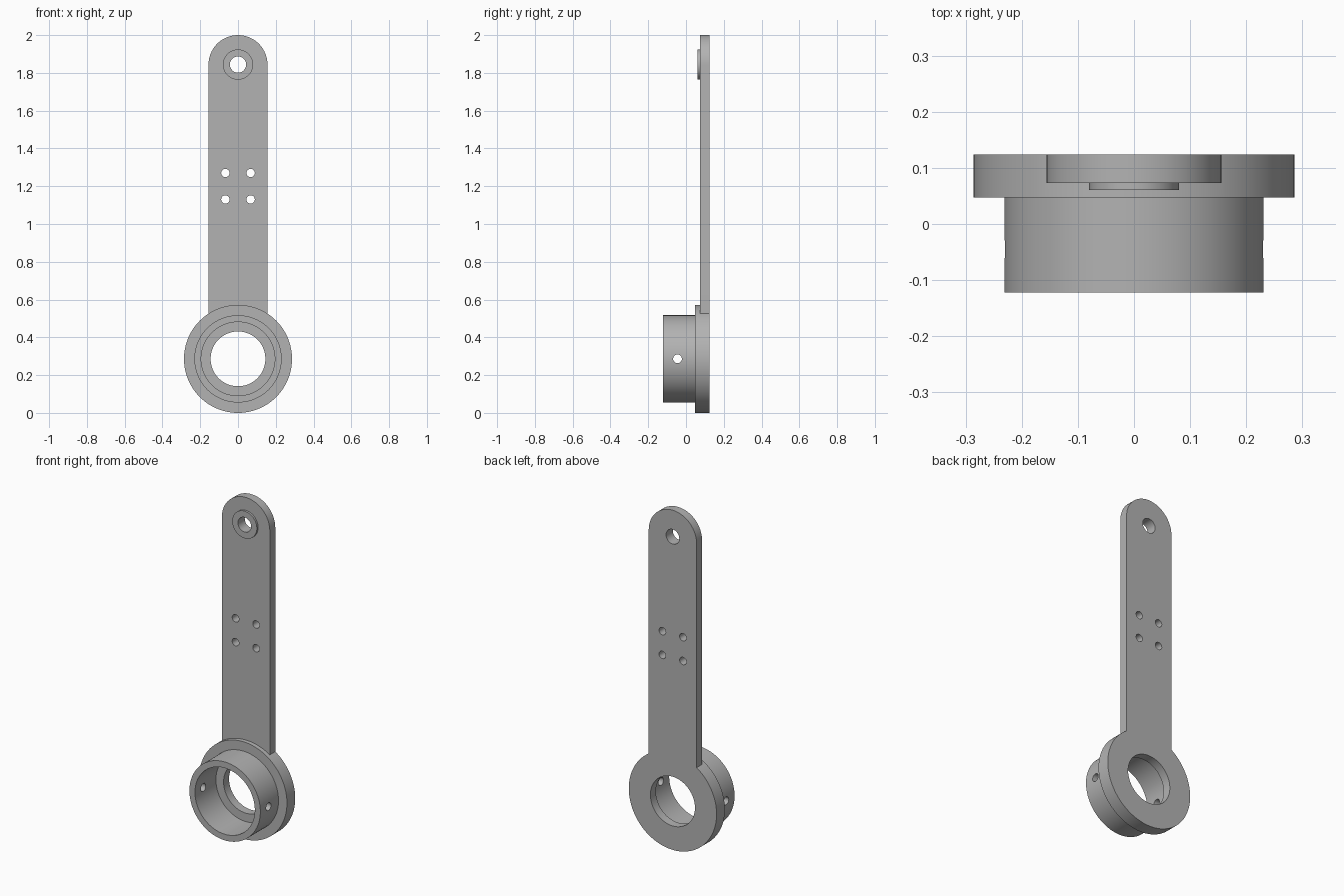
import bpy, math

if "Cube" in bpy.data.objects:
    bpy.data.objects.remove(bpy.data.objects["Cube"], do_unlink=True)

# Single grey finish
grey = bpy.data.materials.new("plain_grey")
grey.use_nodes = True
colour = (0.45, 0.45, 0.45, 1)
grey.diffuse_color = colour
grey.node_tree.nodes["Principled BSDF"].inputs["Base Color"].default_value = colour

RING_Z, TIP_Z, HALF_WIDTH = 0.286, 1.844, 0.156
BACK, PLATE, FLANGE, COLLAR = 0.124, 0.073, 0.047, -0.122


def cylinder(name, r, y0, y1, x=0, z=RING_Z, sides=96):
    """Cylinder running front to back between y0 and y1."""
    bpy.ops.mesh.primitive_cylinder_add(
        vertices=sides, radius=r, depth=y1 - y0,
        location=(x, (y0 + y1) / 2, z), rotation=(math.pi / 2, 0, 0))
    ob = bpy.context.object
    ob.name = name
    ob.data.materials.append(grey)
    return ob


def combine(target, other, operation):
    """Apply a boolean and discard the second solid."""
    mod = target.modifiers.new(operation, 'BOOLEAN')
    mod.operation, mod.solver, mod.object = operation, 'EXACT', other
    bpy.context.view_layer.objects.active = target
    bpy.ops.object.modifier_apply(modifier=mod.name)
    bpy.data.objects.remove(other, do_unlink=True)


# Flat arm with a rounded tip, as one extruded outline
outline = [(-HALF_WIDTH, RING_Z), (HALF_WIDTH, RING_Z)]
for i in range(49):
    a = math.pi * i / 48
    outline.append((HALF_WIDTH * math.cos(a), TIP_Z + HALF_WIDTH * math.sin(a)))
n = len(outline)
verts = [(x, y, z) for y in (PLATE, BACK) for x, z in outline]
faces = [list(range(n)), list(range(2 * n - 1, n - 1, -1))]
faces += [[i, i + n, (i + 1) % n + n, (i + 1) % n] for i in range(n)]
mesh = bpy.data.meshes.new("lever_arm")
mesh.from_pydata(verts, [], faces)
mesh.materials.append(grey)
arm = bpy.data.objects.new("lever_arm", mesh)
bpy.context.collection.objects.link(arm)

# Flange, collar and tip boss
combine(arm, cylinder("flange", 0.286, FLANGE, BACK), 'UNION')
combine(arm, cylinder("collar", 0.231, COLLAR, FLANGE + 0.01), 'UNION')
combine(arm, cylinder("tip_boss", 0.08, 0.061, PLATE + 0.01, z=TIP_Z, sides=64), 'UNION')

# Stepped bore through the ring
combine(arm, cylinder("bore", 0.195, COLLAR - 0.1, PLATE), 'DIFFERENCE')
combine(arm, cylinder("through_hole", 0.145, 0, BACK + 0.1), 'DIFFERENCE')

# Pivot hole and four mounting holes
combine(arm, cylinder("pivot_hole", 0.043, 0, 0.2, z=TIP_Z, sides=48), 'DIFFERENCE')
for x in (-0.067, 0.067):
    for z in (1.13, 1.27):
        combine(arm, cylinder("mount_hole", 0.022, 0, 0.2, x, z, 32), 'DIFFERENCE')

# Set screw holes across the collar
cross = cylinder("cross_hole", 0.023, -0.4, 0.4, sides=32)
cross.location = (0, -0.045, RING_Z)
cross.rotation_euler = (0, math.pi / 2, 0)
bpy.context.view_layer.update()
combine(arm, cross, 'DIFFERENCE')

# Smooth round walls, crisp edges
bpy.ops.object.select_all(action='DESELECT')
arm.select_set(True)
bpy.context.view_layer.objects.active = arm
bpy.ops.object.shade_smooth_by_angle(angle=math.radians(30))
